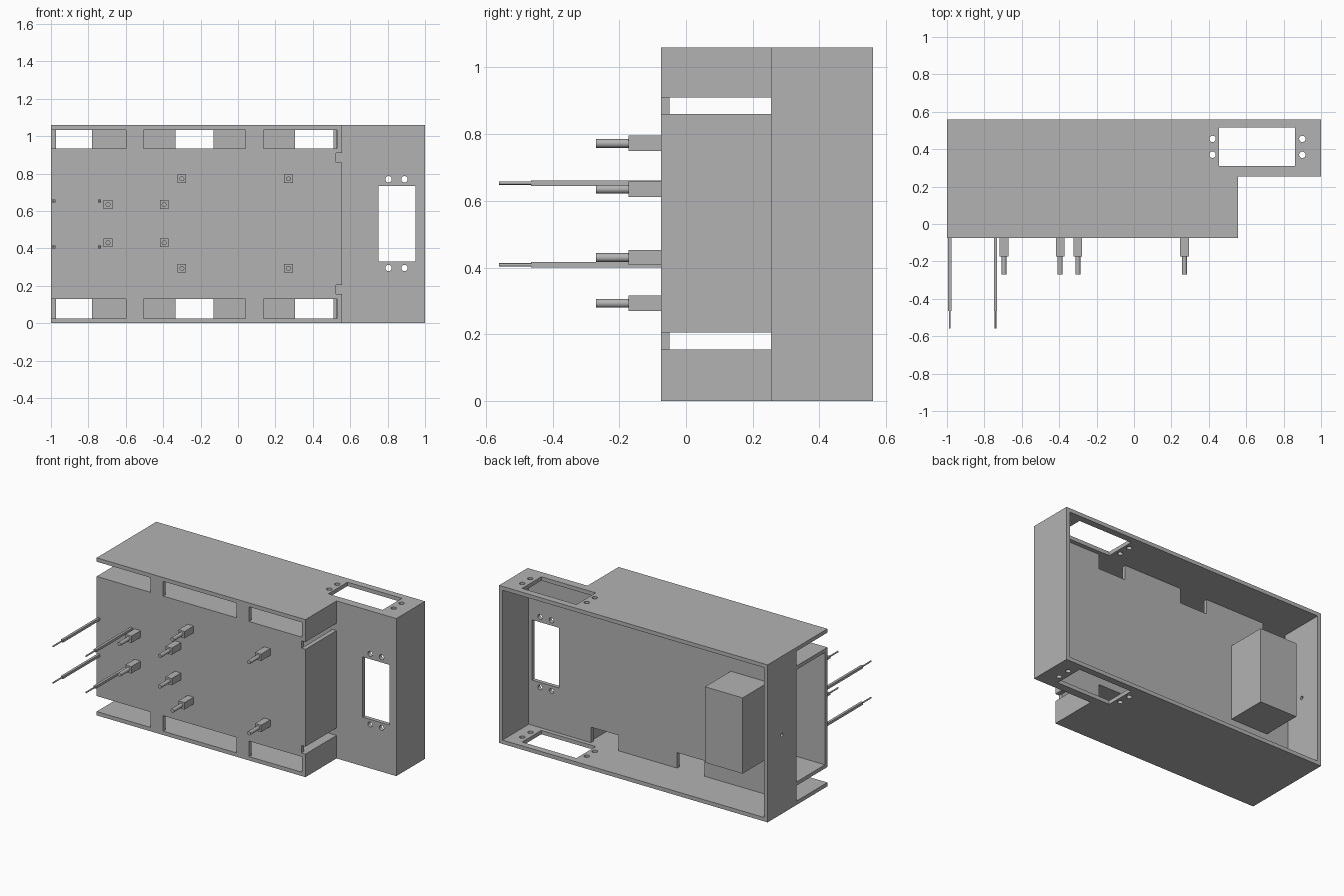
import bpy, bmesh, math
from mathutils import Matrix, Vector

old = bpy.data.objects.get("Cube")
if old:
    bpy.data.objects.remove(old, do_unlink=True)

grey = bpy.data.materials.new("plain grey")
grey.use_nodes = True
colour = (0.45, 0.45, 0.45, 1)
grey.diffuse_color = colour
grey.node_tree.nodes["Principled BSDF"].inputs["Base Color"].default_value = colour

T = 0.026                      # wall thickness
H = 1.06                       # overall height
FRONT, MID, BACK = -0.075, 0.255, 0.56
STEP = 0.555                   # where the deep front part ends


def add_box(bm, x0, x1, y0, y1, z0, z1):
    size = Matrix.Diagonal((x1 - x0, y1 - y0, z1 - z0, 1))
    centre = Vector((x0 + x1, y0 + y1, z0 + z1)) / 2
    bmesh.ops.create_cube(bm, size=1, matrix=Matrix.Translation(centre) @ size)


def add_rod(bm, centre, radius, length, axis, sides=24):
    turn = {"X": Matrix.Rotation(math.pi / 2, 4, "Y"),
            "Y": Matrix.Rotation(math.pi / 2, 4, "X"),
            "Z": Matrix.Identity(4)}[axis]
    bmesh.ops.create_cone(bm, cap_ends=True, segments=sides, radius1=radius, radius2=radius,
                          depth=length, matrix=Matrix.Translation(centre) @ turn)


def make(name, bm, smooth=False):
    mesh = bpy.data.meshes.new(name)
    bm.to_mesh(mesh)
    bm.free()
    mesh.materials.append(grey)
    ob = bpy.data.objects.new(name, mesh)
    bpy.context.collection.objects.link(ob)
    if smooth:
        bpy.ops.object.select_all(action="DESELECT")
        ob.select_set(True)
        bpy.context.view_layer.objects.active = ob
        bpy.ops.object.shade_smooth_by_angle()
    return ob


def box(name, *bounds):
    bm = bmesh.new()
    add_box(bm, *bounds)
    return make(name, bm)


def cut(ob, boxes=(), rods=()):
    """Cut box openings and round holes out of a panel, then drop the cutter."""
    bm = bmesh.new()
    for bounds in boxes:
        add_box(bm, *bounds)
    for centre, radius, axis in rods:
        add_rod(bm, centre, radius, 0.2, axis)
    cutter = make("cutter", bm)
    cutter.hide_render = True
    mod = ob.modifiers.new("openings", "BOOLEAN")
    mod.object, mod.operation, mod.solver = cutter, "DIFFERENCE", "EXACT"
    bpy.context.view_layer.update()
    graph = bpy.context.evaluated_depsgraph_get()
    mesh = bpy.data.meshes.new_from_object(ob.evaluated_get(graph))
    ob.modifiers.clear()
    ob.data = mesh
    bpy.data.objects.remove(cutter, do_unlink=True)


# Top and bottom plates: stepped outline with a rectangular opening and screw holes
outline = [(-1, FRONT), (STEP, FRONT), (STEP, MID), (1, MID), (1, BACK), (-1, BACK)]
for name, z in (("bottom_plate", 0), ("top_plate", H - T)):
    bm = bmesh.new()
    face = bm.faces.new([bm.verts.new((x, y, z)) for x, y in outline])
    up = bmesh.ops.extrude_face_region(bm, geom=[face])["geom"]
    bmesh.ops.translate(bm, vec=(0, 0, T), verts=[v for v in up if isinstance(v, bmesh.types.BMVert)])
    bmesh.ops.recalc_face_normals(bm, faces=bm.faces)
    cut(make(name, bm), [(0.455, 0.86, 0.31, 0.515, z - 0.1, z + 0.1)],
        [((x, y, z), 0.017, "Z") for x in (0.42, 0.9) for y in (0.37, 0.455)])

# Bands of the upper and lower channels, and slots beside the shelves
bands = ((T, 0.13), (0.935, H - T))
slots = ((0.155, 0.205), (0.86, 0.91))

# Front panel with three windows above and three below, and slot notches
front = box("front_panel", -1, STEP, FRONT, FRONT + T, T, H - T)
openings = [(x0, x1, FRONT - 0.1, FRONT + 0.1, z0 - 0.01 * (z0 < 0.5), z1 + 0.01 * (z0 > 0.5))
            for x0, x1 in ((-1.1, -0.6), (-0.505, 0.04), (0.135, 0.528)) for z0, z1 in bands]
openings += [(STEP - 0.03, STEP + 0.1, FRONT - 0.1, FRONT + 0.1, *s) for s in slots]
cut(front, openings)

# Step wall with two slots
step = box("step_wall", STEP - 0.03, STEP, FRONT + T, MID, T, H - T)
cut(step, [(STEP - 0.1, STEP + 0.1, FRONT - 0.1, MID + 0.1, *s) for s in slots])

# Shelves that close the front compartment
for name, z0, z1 in (("lower_shelf", 0.13, 0.155), ("upper_shelf", 0.91, 0.935)):
    box(name, -1, STEP - 0.03, FRONT + T, MID, z0, z1)

# Middle panel with cable cutouts, a rectangular opening and screw holes
middle = box("middle_panel", -1 + T, 1 - T, MID, MID + T, T, H - T)
openings = [(0.75, 0.95, MID - 0.1, MID + 0.1, 0.33, 0.735)]
for x0, x1 in ((-1.1, -0.78), (-0.335, -0.13), (0.305, 0.51)):
    for z0, z1 in bands:
        openings.append((x0, x1, MID - 0.1, MID + 0.1,
                         z0 - 0.01 * (z0 < 0.5), z1 + 0.01 * (z0 > 0.5)))
cut(middle, openings,
    [((x, MID, z), 0.017, "Y") for x in (0.805, 0.89) for z in (0.295, 0.77)])

# End walls; one has a small cable hole
box("left_wall", 1 - T, 1, MID, BACK, T, H - T)
right_wall = box("right_wall", -1, -1 + T, MID, BACK, T, H - T)
cut(right_wall, rods=[((-1, 0.41, 0.53), 0.012, "X")])

# Block inside the back
box("inner_block", -0.81, -0.53, MID + T, 0.555, 0.275, 0.785)


def peg(name, x, z, half, y_mid, radius, y_tip):
    """Square base with a round tip, pointing forward."""
    bm = bmesh.new()
    add_box(bm, x - half, x + half, y_mid, FRONT, z - half, z + half)
    add_rod(bm, (x, (y_mid + y_tip) / 2, z), radius, y_mid - y_tip, "Y")
    make(name, bm, smooth=True)


# Short mounting posts and long thin pins
for xs, zs in (((-0.695, -0.395), (0.43, 0.635)), ((-0.3, 0.27), (0.293, 0.772))):
    for x in xs:
        for z in zs:
            peg("mounting_post", x, z, 0.023, -0.173, 0.013, -0.27)
for x in (-0.985, -0.74):
    for z in (0.408, 0.653):
        peg("long_pin", x, z, 0.0085, -0.465, 0.005, -0.56)
